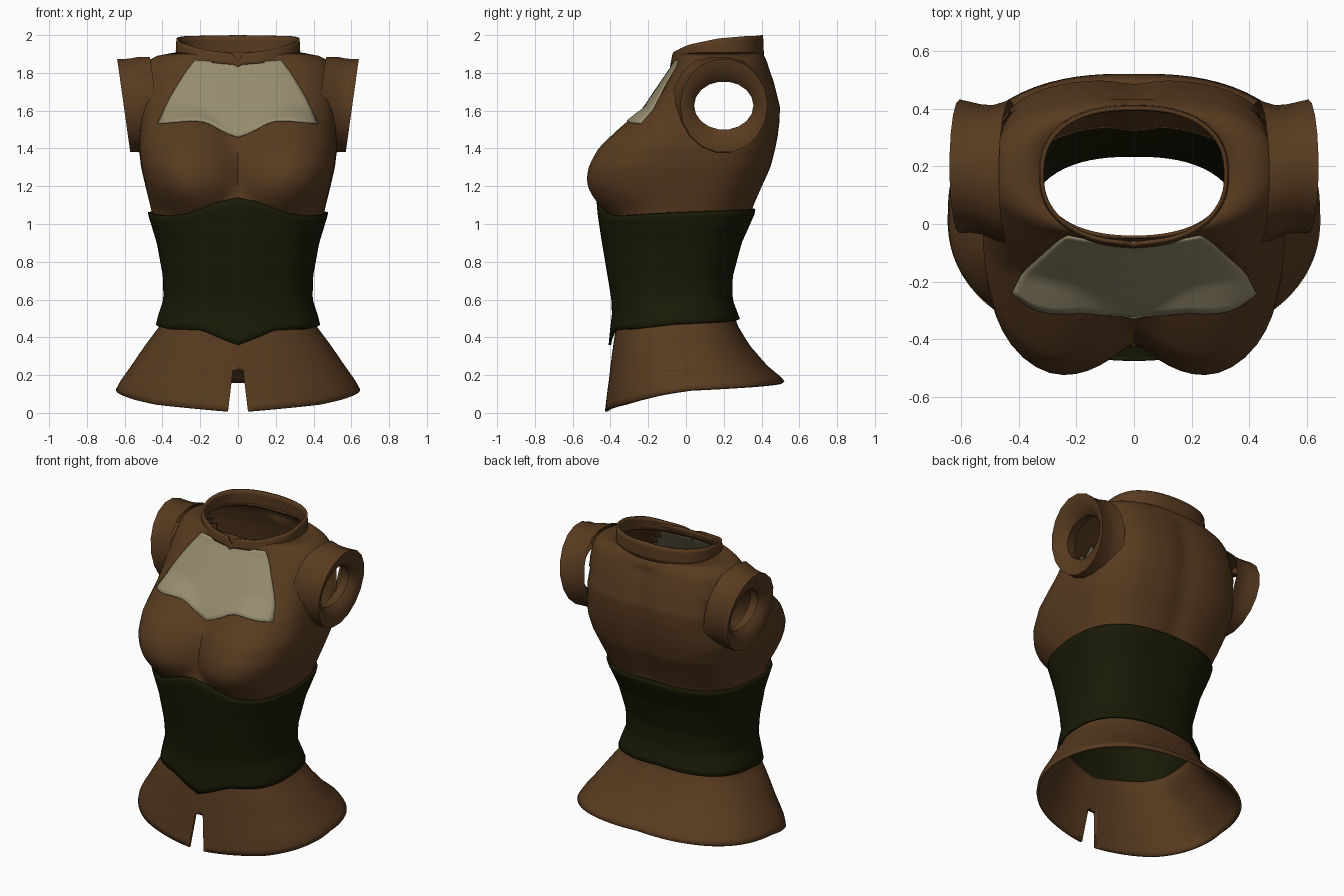
import bpy, bmesh, math

if "Cube" in bpy.data.objects:
    bpy.data.objects.remove(bpy.data.objects["Cube"])


def material(name, rgb):
    m = bpy.data.materials.new(name)
    m.diffuse_color = (*rgb, 1)
    m.use_nodes = True
    m.node_tree.nodes["Principled BSDF"].inputs["Base Color"].default_value = m.diffuse_color
    return m


BROWN = material("brown leather", (0.098, 0.043, 0.014))
OLIVE = material("dark olive cloth", (0.010, 0.010, 0.002))
CREAM = material("pale linen", (0.30, 0.265, 0.155))


def lerp_keys(keys, t):
    """Interpolate rows of (position, value, ...) and return the values."""
    if t <= keys[0][0]:
        return keys[0][1:]
    for a, b in zip(keys, keys[1:]):
        if t <= b[0]:
            f = (t - a[0]) / (b[0] - a[0])
            return tuple(p + (q - p) * f for p, q in zip(a[1:], b[1:]))
    return keys[-1][1:]


def make(name, verts, faces, mat, thick=0.0, angle=40):
    me = bpy.data.meshes.new(name)
    me.from_pydata(verts, [], faces)
    ob = bpy.data.objects.new(name, me)
    bpy.context.collection.objects.link(ob)
    me.materials.append(mat)
    bpy.ops.object.select_all(action='DESELECT')
    bpy.context.view_layer.objects.active = ob
    ob.select_set(True)
    bpy.ops.object.shade_smooth_by_angle(angle=math.radians(angle))
    if thick:
        s = ob.modifiers.new("thickness", 'SOLIDIFY')
        s.thickness = thick
        s.offset = -1
    return ob


def bust(x, z):
    dz = (z - 1.26) / (0.37 if z > 1.26 else 0.22)
    r2 = ((abs(x) - 0.285) / 0.285) ** 2 + dz * dz
    return 0.132 * (1 - r2) ** 1.05 if r2 < 1 else 0.0


def shell(name, section, low, high, rows, mat, thick, bumps=False, skip=None, seg=80):
    """Loft of rounded sections; low and high edges vary with the angle from the front."""
    verts, faces = [], []
    for i in range(rows + 1):
        for j in range(seg):
            a = 2 * math.pi * j / seg
            t = min(a, 2 * math.pi - a)
            lo, hi = lerp_keys(low, t)[0], lerp_keys(high, t)[0]
            z = lo + (hi - lo) * i / rows
            w, yf, yb, yc, nf, nb = lerp_keys(section, z)
            s, c = math.sin(a), math.cos(a)
            n, d = (nf, yc - yf) if c > 0 else (nb, yb - yc)
            r = (abs(s) ** n + abs(c) ** n) ** (-1 / n)
            x, y = w * r * s, yc - d * r * c
            if bumps and c > 0:
                y -= bust(x, z) * min(1, 2.5 * c)
            elif bumps:  # shallow spine groove
                y -= 0.015 * math.exp(-(x / 0.07) ** 2) * (z < 1.85)
            verts.append((x, y, z))
    for i in range(rows):
        for j in range(seg):
            k = (j + 1) % seg
            f = (i * seg + j, i * seg + k, (i + 1) * seg + k, (i + 1) * seg + j)
            mid = [sum(verts[v][q] for v in f) / 4 for q in range(3)]
            if not (skip and skip(*mid)):
                faces.append(f)
    return make(name, verts, faces, mat, thick)


# Section rows: z, half width, front y, back y, centre y, front and back roundness
BODICE = [(1.02, .448, -.430, .335, -.04, 2.4, 2.6),
          (1.10, .465, -.430, .362, -.02, 2.5, 2.7),
          (1.20, .490, -.415, .405, .02, 3.2, 2.8),
          (1.30, .513, -.395, .45, .05, 3.8, 2.9),
          (1.40, .525, -.36, .475, .08, 3.8, 3.0),
          (1.46, .522, -.322, .487, .09, 3.6, 3.0),
          (1.54, .515, -.272, .497, .10, 3.4, 3.0),
          (1.62, .510, -.218, .500, .12, 3.1, 3.0),
          (1.75, .503, -.130, .468, .15, 2.7, 2.8),
          (1.84, .490, -.068, .437, .17, 2.4, 2.6),
          (1.885, .455, -.052, .417, .18, 2.3, 2.4),
          (1.91, .325, -.050, .400, .18, 2.3, 2.3)]
# Chest panel outline: height -> half width, and |x| -> bottom
PANEL_SIDE = [(1.46, .43), (1.53, .425), (1.60, .395), (1.66, .365), (1.72, .33),
              (1.80, .28), (1.87, .225)]
PANEL_LOW = [(0, 1.458), (.05, 1.475), (.1, 1.502), (.15, 1.53), (.2, 1.545),
             (.27, 1.546), (.43, 1.53)]


def open_area(x, y, z):
    arm = ((y - .2) / .19) ** 2 + ((z - 1.625) / .20) ** 2 < 1 and abs(x) > .3
    chest = (y < .1 and lerp_keys(PANEL_LOW, abs(x))[0] + .025 < z < 1.85
             and abs(x) < lerp_keys(PANEL_SIDE, z)[0] - .025)
    return arm or chest


shell("bodice", BODICE,
      [(0, 1.10), (.2, 1.085), (.55, 1.025), (.8, 1.015), (1.57, 1.035), (3.14, 1.055)],
      [(0, 1.91)], 44, BROWN, .010, True, open_area)


# Pale chest panel laid on the front of the bodice
def front_point(x, z):
    w, yf, yb, yc, nf, nb = lerp_keys(BODICE, z)
    y = yc - (yc - yf) * (1 - min(1, abs(x) / w) ** nf) ** (1 / nf)
    return (x, y - bust(x, z) - .006, z + .003)


verts, faces = [], []
NU, NV = 36, 18
for i in range(NV + 1):
    for j in range(NU + 1):
        s = 2 * j / NU - 1
        lo = lerp_keys(PANEL_LOW, abs(s) * .43)[0]
        hi = 1.85 + .015 * abs(s)
        z = lo + (hi - lo) * i / NV
        side = lerp_keys(PANEL_SIDE, 1.53 + .335 * i / NV)[0]
        verts.append(front_point(s * side, z))
for i in range(NV):
    for j in range(NU):
        k = i * (NU + 1) + j
        faces.append((k, k + 1, k + NU + 2, k + NU + 1))
make("chest_panel", verts, faces, CREAM, .008)

# Standing collar with a small front notch
shell("collar", [(1.83, .325, -.085, .415, .17, 2.3, 2.4),
                 (1.91, .33, -.070, .412, .17, 2.3, 2.4),
                 (2.00, .325, -.055, .408, .17, 2.3, 2.4)],
      [(0, 1.832), (.08, 1.845), (.8, 1.862), (1.57, 1.895), (3.14, 1.89)],
      [(0, 1.86), (.09, 1.905), (.5, 1.92), (.9, 1.95), (1.57, 1.982), (2.2, 1.995),
       (3.14, 2.0)], 4, BROWN, .014)

# Corset with pointed front edges
shell("corset", [(.36, .45, -.41, .33, -.04, 2.4, 2.5),
                 (.46, .437, -.40, .30, -.04, 2.4, 2.5),
                 (.52, .422, -.392, .277, -.05, 2.4, 2.5),
                 (.60, .395, -.395, .247, -.06, 2.4, 2.5),
                 (.72, .397, -.415, .247, -.06, 2.4, 2.5),
                 (.90, .43, -.445, .295, -.05, 2.4, 2.6),
                 (1.05, .476, -.468, .362, -.04, 2.5, 2.7),
                 (1.15, .49, -.476, .38, -.03, 2.5, 2.7)],
      [(0, .36), (.15, .385), (.45, .44), (.9, .445), (1.5, .47), (3.14, .50)],
      [(0, 1.14), (.2, 1.12), (.55, 1.055), (.8, 1.04), (1.57, 1.06), (3.14, 1.08)],
      20, OLIVE, .014)

# Flared skirt
skirt = shell("skirt", [(.01, .665, -.43, .54, .03, 2.2, 2.4),
                        (.13, .645, -.415, .54, .03, 2.2, 2.4),
                        (.18, .615, -.408, .515, .02, 2.2, 2.4),
                        (.25, .565, -.40, .43, 0, 2.2, 2.4),
                        (.36, .49, -.385, .335, -.03, 2.3, 2.4),
                        (.46, .415, -.37, .275, -.05, 2.4, 2.5),
                        (.56, .385, -.37, .24, -.06, 2.4, 2.5)],
              [(0, .005), (.12, .01), (.7, .045), (1.2, .095), (1.57, .125), (3.14, .17)],
              [(0, .44), (.5, .48), (1.57, .51), (3.14, .535)], 14, BROWN, .016)

# Wedge that cuts the front slit
outline = [(-.056, -.02), (.056, -.02), (.027, .225), (-.027, .225)]
slit = make("slit_cutter", [(x, y, z) for y in (-.6, -.2) for x, z in outline],
            [(0, 1, 2, 3), (7, 6, 5, 4)] +
            [(i, i + 4, (i + 1) % 4 + 4, (i + 1) % 4) for i in range(4)], BROWN)
bm = bmesh.new()
bm.from_mesh(slit.data)
bmesh.ops.recalc_face_normals(bm, faces=bm.faces)
bm.to_mesh(slit.data)
bm.free()
slit.hide_render = True
slit.hide_viewport = True
cut = skirt.modifiers.new("slit", 'BOOLEAN')
cut.operation = 'DIFFERENCE'
cut.solver = 'EXACT'
cut.object = slit

# Cap sleeves: x, y centre, y radius, z radius, from the bodice to the rim and into the funnel
RINGS = [(.43, .175, .255, .275), (.49, .18, .232, .262), (.53, .19, .225, .254),
         (.57, .197, .227, .25), (.605, .2, .232, .25), (.602, .2, .215, .228),
         (.588, .2, .182, .165), (.55, .2, .157, .128), (.49, .2, .165, .14)]
SIDES = 18
for side, name in ((1, "right_sleeve"), (-1, "left_sleeve")):
    verts, faces = [], []
    for x, yc, ry, rz in RINGS:
        for j in range(SIDES):
            a = 2 * math.pi * j / SIDES
            dz = rz * math.sin(a)
            top = min(1.885, 1.627 + dz)
            verts.append((side * (x + .14 * dz), yc + ry * math.cos(a), top))
    for i in range(len(RINGS) - 1):
        for j in range(SIDES):
            k = (j + 1) % SIDES
            f = (i * SIDES + j, i * SIDES + k, (i + 1) * SIDES + k, (i + 1) * SIDES + j)
            faces.append(f if side > 0 else f[::-1])
    make(name, verts, faces, BROWN)
